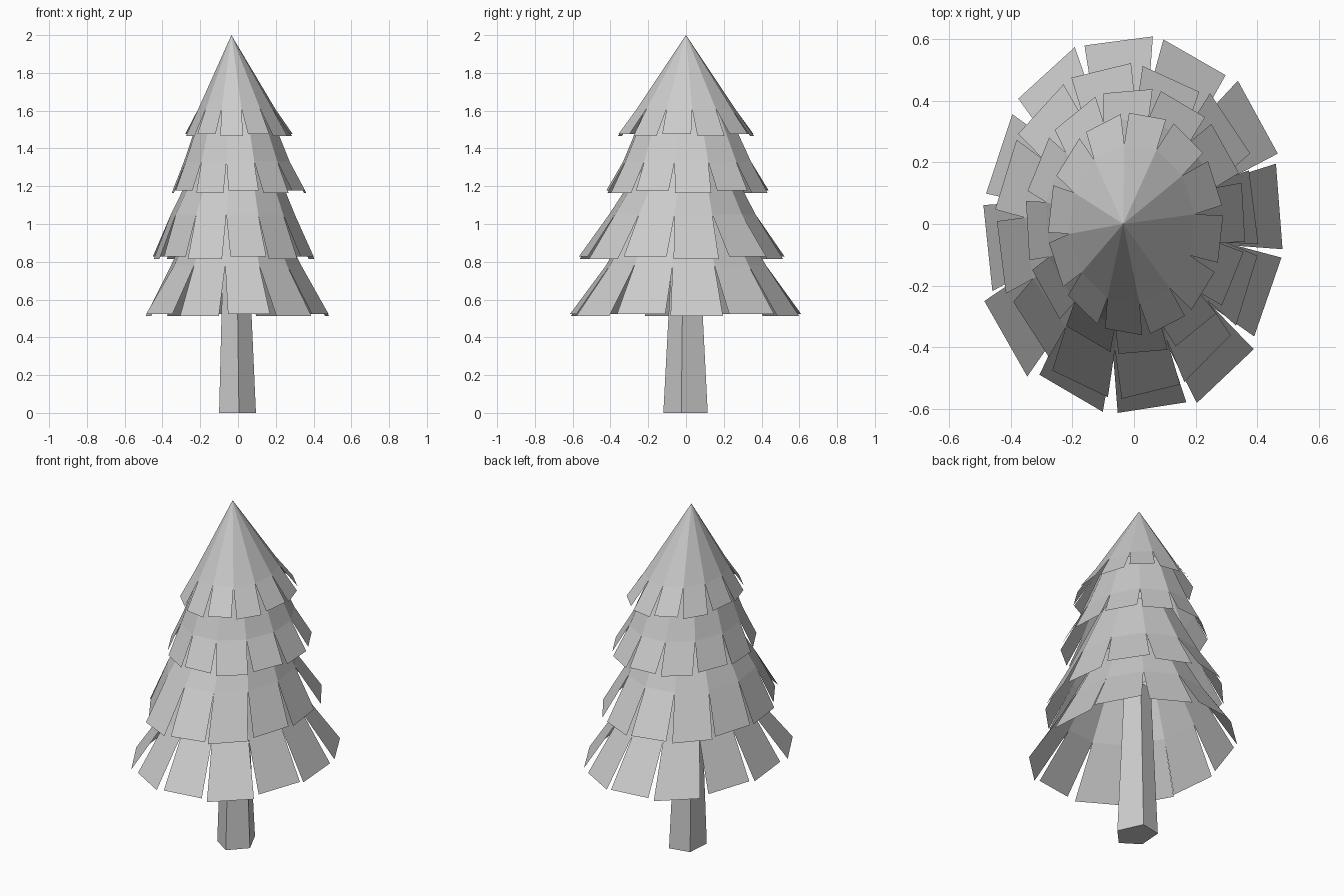
import bpy
from math import sin, cos, radians

if "Cube" in bpy.data.objects:
    bpy.data.objects.remove(bpy.data.objects["Cube"])

grey = bpy.data.materials.new("light grey")
grey.diffuse_color = (0.6, 0.6, 0.6, 1)
grey.use_nodes = True
grey.node_tree.nodes["Principled BSDF"].inputs["Base Color"].default_value = grey.diffuse_color

SIDES = 12
STEP = 360 / SIDES
EVEN_TURN = [0] * SIDES
EVEN_SIZE = [1] * SIDES


def build(name, verts, faces):
    mesh = bpy.data.meshes.new(name)
    mesh.from_pydata(verts, [], faces)
    mesh.materials.append(grey)
    obj = bpy.data.objects.new(name, mesh)
    bpy.context.collection.objects.link(obj)
    return obj


def on_ellipse(center, rx, ry, deg, z):
    a = radians(deg)
    return (center[0] + rx * cos(a), center[1] + ry * sin(a), z)


def tier(name, center, rim, slit, top, phase, half=12.3, turn=EVEN_TURN, size=EVEN_SIZE):
    """Open skirt: cone down to the slit ring, then twelve separate flaps.
    rim, slit and top are (x radius, y radius, z); a top radius of 0 makes a tip.
    turn and size shift and stretch the single flaps."""
    slit_c = (center[0] * 0.7 - 0.01, center[1] * 0.7)
    pointed = top[0] == 0
    verts, faces = [], []
    for k in range(SIDES):                       # slit ring and flap tips
        mid = phase + k * STEP
        verts.append(on_ellipse(slit_c, slit[0], slit[1], mid - STEP / 2, slit[2]))
        z = rim[2] + 0.012 * (k % 2)
        for side in (-half, half):
            verts.append(on_ellipse(center, rim[0] * size[k], rim[1] * size[k],
                                    mid + turn[k] + side, z))
    base = len(verts)
    if pointed:
        verts.append((-0.035, 0, top[2]))
    else:
        verts += [on_ellipse((-0.015, 0), top[0], top[1], phase + (k - 0.5) * STEP, top[2])
                  for k in range(SIDES)]
    for k in range(SIDES):
        n = (k + 1) % SIDES
        a, b = 3 * k, 3 * n
        faces.append((a, b, base) if pointed else (base + k, a, b, base + n))
        faces.append((a, a + 1, a + 2, b))
    return build(name, verts, faces)


# foliage skirts, top to bottom
tier("foliage_top", (0.005, 0.0), (0.285, 0.362, 1.465), (0.205, 0.262, 1.61), (0, 0, 2.0), 22)
tier("foliage_upper", (0.005, 0.008), (0.36, 0.435, 1.165), (0.285, 0.345, 1.33),
     (0.18, 0.22, 1.61), 4, half=12.8)
tier("foliage_middle", (-0.025, -0.028), (0.43, 0.54, 0.815), (0.33, 0.39, 1.05),
     (0.2, 0.22, 1.34), 9, half=13,
     turn=[0, 1, 1, 2, 2, 0, 0, 0, 0, 2, 0, 0],
     size=[1, 1.05, 1.01, 1.02, 1.01, 1, 0.98, 0.95, 1, 1, 1, 1])
tier("foliage_bottom", (0, 0), (0.482, 0.605, 0.512), (0.35, 0.43, 0.78),
     (0.21, 0.26, 1.07), 5.5, half=13.2,
     turn=[0, -1, 0, 0.5, 0.5, 2, 2, 0, -0.5, 1.5, 1.5, 1],
     size=[1.01, 1.04, 1.01, 1.015, 1.03, 1.01, 1.02, 1.09, 1.03, 1.02, 1.05, 1.01])

# five-sided tapered trunk
outline = [(0.005, -0.12), (0.095, -0.025), (0.03, 0.115), (-0.09, 0.09), (-0.1, -0.05)]
low = [(x, y, 0) for x, y in outline]
high = [(x * 0.68 - 0.01, y * 0.6, 0.9) for x, y in outline]
sides = [(i, (i + 1) % 5, (i + 1) % 5 + 5, i + 5) for i in range(5)]
build("trunk", low + high, sides + [(4, 3, 2, 1, 0), (5, 6, 7, 8, 9)])
